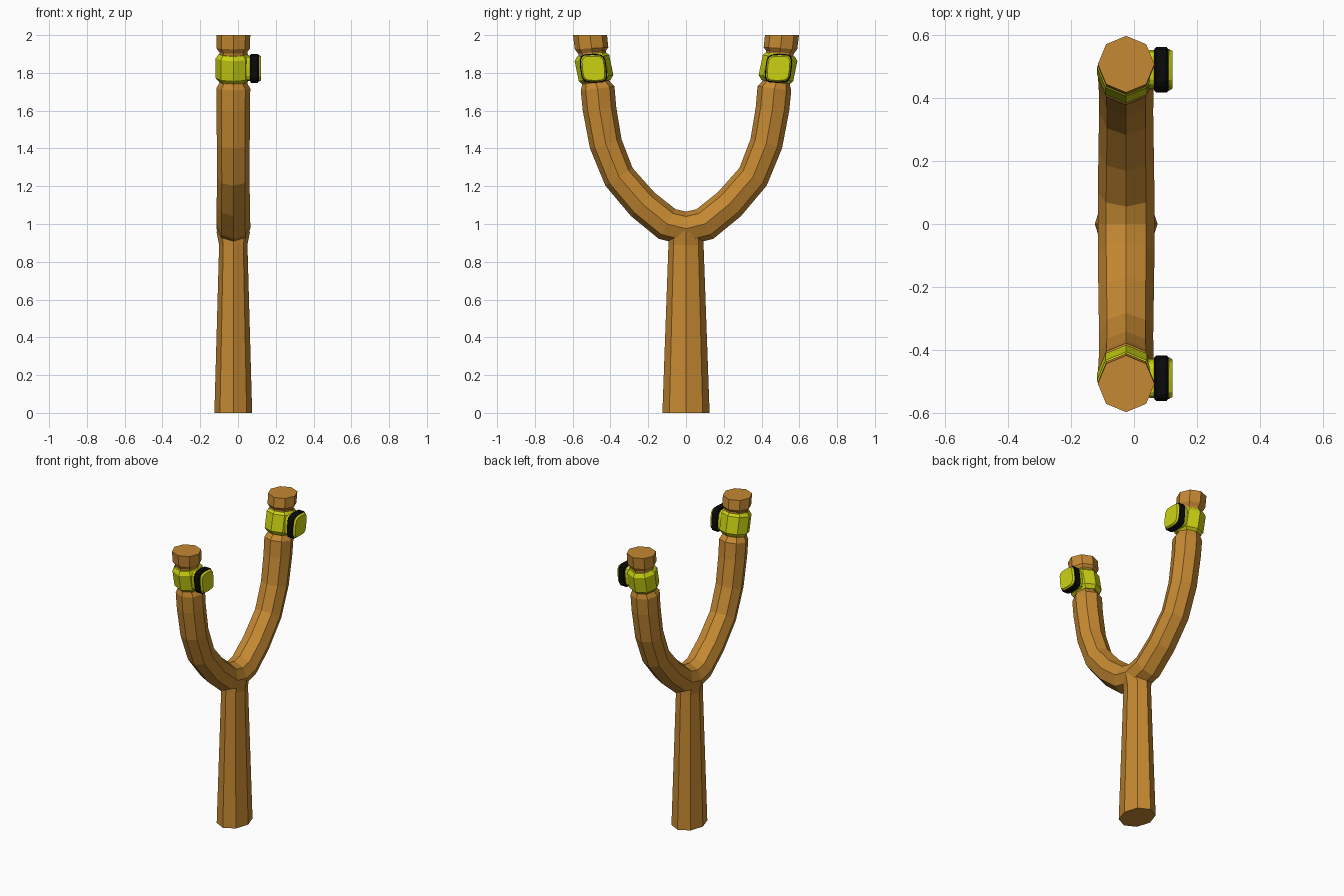
import bpy
import bmesh
from math import sin, cos, pi, copysign

cube = bpy.data.objects.get("Cube")
if cube:
    bpy.data.objects.remove(cube, do_unlink=True)

CX = -0.025  # centre line of the wood


def material(name, rgb):
    m = bpy.data.materials.new(name)
    m.use_nodes = True
    m.diffuse_color = (*rgb, 1)
    bsdf = m.node_tree.nodes["Principled BSDF"]
    bsdf.inputs["Base Color"].default_value = (*rgb, 1)
    bsdf.inputs["Roughness"].default_value = 0.8
    return m


wood = material("warm wood", (0.56, 0.25, 0.032))
yellow = material("yellow band", (0.6, 0.65, 0.006))
black = material("black strap", (0.003, 0.003, 0.003))


def loft(name, rings, mat):
    """Skin a closed solid through a list of equal-sided rings."""
    bm = bmesh.new()
    loops = [[bm.verts.new(p) for p in ring] for ring in rings]
    n = len(loops[0])
    for a, b in zip(loops, loops[1:]):
        for i in range(n):
            j = (i + 1) % n
            bm.faces.new((a[i], a[j], b[j], b[i]))
    bm.faces.new(loops[0])
    bm.faces.new(loops[-1])
    bmesh.ops.recalc_face_normals(bm, faces=bm.faces)
    mesh = bpy.data.meshes.new(name)
    bm.to_mesh(mesh)
    bm.free()
    mesh.materials.append(mat)
    obj = bpy.data.objects.new(name, mesh)
    bpy.context.collection.objects.link(obj)
    return obj


def octagon(y, z, rx, ry, lean=0.0):
    """Octagon across the limb; lean tips its axis towards +y."""
    ring = []
    for i in range(8):
        a = i * pi / 4
        v = ry * sin(a)
        ring.append((CX + rx * cos(a), y + v * cos(lean), z - v * sin(lean)))
    return ring


def pad_ring(x, y, z, half_y, half_z, side):
    """Rounded square in the side plane, sheared along the limb."""
    ring = []
    for i in range(16):
        a = i * pi / 8
        c, s = cos(a), sin(a)
        u = half_y * copysign(abs(c) ** 0.5, c)
        w = half_z * copysign(abs(s) ** 0.5, s)
        ring.append((x, y + u + side * 0.1 * w, z + w))
    return ring


# Handle: tapered octagonal grip flaring into the fork
loft("handle", [octagon(0, 0, 0.1, 0.125),
                octagon(0, 0.89, 0.075, 0.093),
                octagon(0, 0.96, 0.089, 0.09)], wood)

# Fork: one swept limb, tip to tip, with a groove under each tip (y, z, r, lean)
half = [(0.508, 2.0, 0.09, 0), (0.5, 1.93, 0.089, 0.06),
        (0.497, 1.91, 0.074, 0.12), (0.477, 1.745, 0.074, 0.15),
        (0.468, 1.718, 0.09, 0.12), (0.458, 1.61, 0.089, 0.13),
        (0.425, 1.425, 0.087, 0.29), (0.355, 1.25, 0.086, 0.58),
        (0.23, 1.105, 0.088, 0.8), (0.1, 1.0, 0.09, 1.05)]
path = half + [(0, 0.976, 0.09, pi / 2)]
path += [(-y, z, r, pi - lean) for y, z, r, lean in reversed(half)]
# the far half travels upwards, so its lean is measured past the horizontal
loft("fork", [octagon(y, z, r, r, lean) for y, z, r, lean in path], wood)

for side, label in ((1, "back"), (-1, "front")):
    # Band wrapped round the groove, with chamfered rims
    band = [(0.472, 1.75, 0.074), (0.476, 1.772, 0.093),
            (0.498, 1.878, 0.093), (0.503, 1.9, 0.076)]
    loft(label + "_band", [octagon(side * y, z, r, r, side * 0.18)
                           for y, z, r in band], yellow)

    # Side pad and the strap around it
    def pad(name, profile, mat):
        loft(name, [pad_ring(x, side * 0.49, 1.824, hy, hz, side)
                    for x, hy, hz in profile], mat)

    pad(label + "_pad", [(0.0, 0.058, 0.064), (0.112, 0.064, 0.07),
                         (0.122, 0.058, 0.064)], yellow)
    pad(label + "_strap", [(0.063, 0.062, 0.068), (0.07, 0.07, 0.077),
                           (0.104, 0.07, 0.077), (0.111, 0.063, 0.069)], black)
